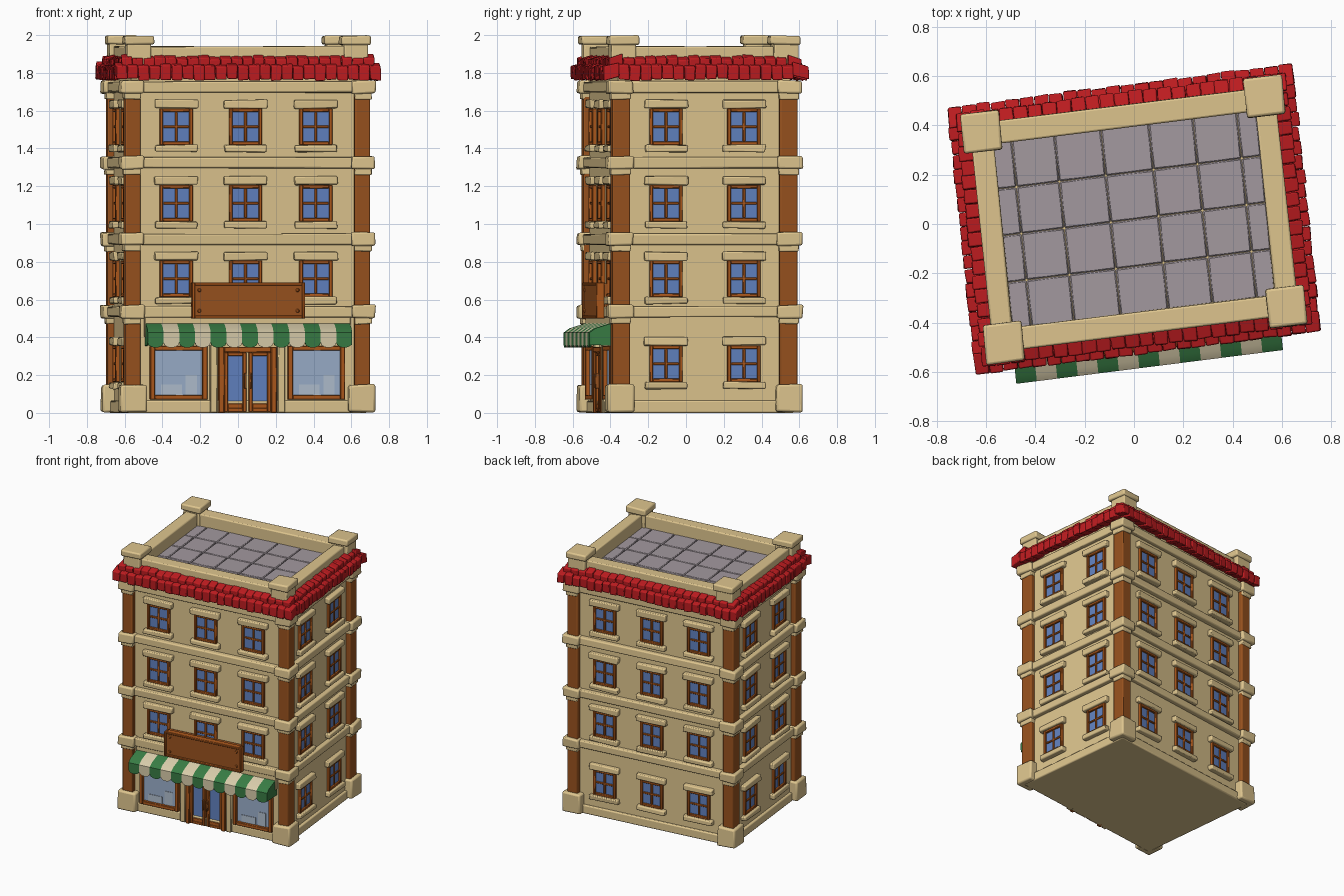
import bpy, bmesh, math, random
from mathutils import Matrix, Vector

if "Cube" in bpy.data.objects:
    bpy.data.objects.remove(bpy.data.objects["Cube"])

random.seed(4)
# The building stands turned by about seven degrees and is slightly out of square
PLACE = Matrix(((.9922, -.1055, 0, 0), (.1255, .9944, 0, .019), (0, 0, 1, 0), (0, 0, 0, 1)))
TURN = [Matrix.Rotation(math.pi / 2 * k, 4, 'Z') for k in range(4)]  # front, right, back, left
HU, HV = 0.62, 0.46            # half sizes of the wall block
DIST = [HV, HU, HV, HU]        # wall distance from the centre per side
LEN = [HU, HV, HU, HV]         # half wall length per side


def material(name, r, g, b):
    m = bpy.data.materials.new(name)
    m.diffuse_color = [((c / 255 + 0.055) / 1.055) ** 2.4 for c in (r, g, b)] + [1]
    m.use_nodes = True
    m.node_tree.nodes["Principled BSDF"].inputs["Base Color"].default_value = m.diffuse_color
    return m


MATS = {
    "stone": material("sand_stone", 222, 197, 142),
    "post": material("brown_wood", 152, 82, 30),
    "frame": material("orange_brown_wood", 172, 88, 28),
    "glass": material("blue_glass", 97, 130, 192),
    "shop": material("pale_shop_glass", 154, 174, 202),
    "display": material("pale_display", 176, 190, 206),
    "red": material("red_tile", 190, 28, 32),
    "grey": material("grey_paving", 163, 153, 159),
    "green": material("green_cloth", 56, 124, 68),
    "cream": material("cream_cloth", 216, 204, 170),
}
parts = {}


def mesh(part, color, bevel):
    if part not in parts:
        parts[part] = (bmesh.new(), color, bevel)
    return parts[part][0]


def hexa(part, color, corners, bevel=0.006, jit=0.0):
    """Eight-cornered block: four lower corners, then four upper ones."""
    bm = mesh(part, color, bevel)
    v = [bm.verts.new(Vector(c) + Vector([random.uniform(-jit, jit) for _ in range(3)]))
         for c in corners]
    for f in ((3, 2, 1, 0), (4, 5, 6, 7), (0, 1, 5, 4), (1, 2, 6, 5), (2, 3, 7, 6), (3, 0, 4, 7)):
        bm.faces.new([v[i] for i in f])


def box(part, color, u, v, z, bevel=0.006, jit=0.0):
    hexa(part, color, [(x, y, h) for h in z
                       for x, y in ((u[0], v[0]), (u[1], v[0]), (u[1], v[1]), (u[0], v[1]))], bevel, jit)


def wall_box(part, color, k, s, d, z, bevel=0.004, jit=0.0, rise=0.0):
    """Block on side k: s along the wall, d outward from it; rise lifts the inner edge."""
    pts = []
    for h in z:
        for a, o in ((s[0], d[1]), (s[1], d[1]), (s[1], d[0]), (s[0], d[0])):
            pts.append(TURN[k] @ Vector((a, -(DIST[k] + o), h + (rise if o == d[0] else 0))))
    hexa(part, color, pts, bevel, jit)


def prism(part, color, pts, offset, bevel=0.0):
    bm = mesh(part, color, bevel)
    a = [bm.verts.new(p) for p in pts]
    b = [bm.verts.new(Vector(p) + Vector(offset)) for p in pts]
    bm.faces.new(a)
    bm.faces.new(b[::-1])
    for i in range(len(a)):
        j = (i + 1) % len(a)
        bm.faces.new((a[j], a[i], b[i], b[j]))


def corner(part, color, a, b, su, sv, z, bevel=0.008, jit=0.0):
    """The same block at all four corners: outer extents a, b and sizes su, sv."""
    for x in (-1, 1):
        for y in (-1, 1):
            box(part, color, sorted((x * a, x * (a - su))), sorted((y * b, y * (b - sv))), z, bevel, jit)


def rect_frame(part, color, k, s, z, d, t):
    wall_box(part, color, k, (s[0], s[0] + t), d, z, 0.003)
    wall_box(part, color, k, (s[1] - t, s[1]), d, z, 0.003)
    wall_box(part, color, k, (s[0] + t, s[1] - t), d, (z[1] - t, z[1]), 0.003)
    wall_box(part, color, k, (s[0] + t, s[1] - t), d, (z[0], z[0] + t), 0.003)


def window(k, s, z):
    w, h = 0.088, 0.097
    wall_box("window_glass", "glass", k, (s - w + .01, s + w - .01), (-.01, .006), (z - h + .01, z + h - .01), 0)
    rect_frame("window_frames", "frame", k, (s - w, s + w), (z - h, z + h), (-.01, .02), .018)
    wall_box("window_frames", "frame", k, (s - .007, s + .007), (-.01, .015), (z - h + .02, z + h - .02), 0.003)
    wall_box("window_frames", "frame", k, (s - w + .02, s + w - .02), (-.01, .014), (z - .007, z + .007), 0.003)
    wall_box("window_lintels", "stone", k, (s - .115, s + .115), (-.01, .034), (z + h, z + h + .045), .007, .004)
    wall_box("window_sills", "stone", k, (s - .112, s + .112), (-.01, .036), (z - h - .036, z - h), .007, .004)


# Wall block, plinth and corner posts
box("walls", "stone", (-HU, HU), (-HV, HV), (0, 1.84), 0.004)
box("plinth", "stone", (-HU - .02, HU + .02), (-HV - .018, HV + .018), (0, 0.065), 0.008)
corner("base_blocks", "stone", .679, .518, .14, .14, (0.005, 0.15), .012, .004)
corner("corner_posts", "post", .654, .493, .083, .095, (0.1, 1.72), .008)

# Floor bands with heavier corner blocks
for z in (0.50, 0.885, 1.29, 1.69):
    corner("band_corners", "stone", .679, .518, .125, .135, (z, z + .07), .01, .005)
    corner("post_collars", "stone", .661, .5, .09, .105, (z - .03, z + .01), .006, .003)
    for k in range(4):
        L = LEN[k] - .04
        wall_box("floor_bands", "stone", k, (-L, L), (-.01, .034), (z + .006, z + .064), .008, .003)

# Windows: three on front and back, two on the sides
for k in range(4):
    for floor, z in enumerate((0.26, 0.71, 1.11, 1.515)):
        if k == 0 and floor == 0:
            continue
        for s in ((-.38, -.01, .365) if k == 0 else (-.37, 0, .37) if k == 2 else (-.205, .21)):
            window(k, s, z)

# Roof tile courses
for k in range(4):
    for d1, z0, z1, depth in ((.086, 1.762, 1.835, .085), (.055, 1.82, 1.875, .075)):
        L = LEN[k] + d1 - (.08 if k % 2 else 0)
        n = round(2 * L / .058)
        w = 2 * L / n
        for i in range(n):
            o = random.uniform(-.004, .004)
            wall_box("roof_tiles", "red", k, (-L + i * w + .001, -L + (i + 1) * w - .001),
                     (d1 - depth, d1 + o), (z0 + random.uniform(-.005, .004), z1 + random.uniform(-.005, .005)),
                     .006, .003, .022)

# Parapet and its corner piers
for k in range(4):
    L = LEN[k] - (.09 if k % 2 else 0)
    wall_box("parapet", "stone", k, (-L, L), (-.085, .005), (1.8, 1.94), .008, .003)
corner("parapet_piers", "stone", .645, .497, .13, .13, (1.78, 1.955), .008, .003)
corner("pier_caps", "stone", .657, .51, .158, .16, (1.95, 1.997), .01, .003)

# Roof paving with cut tiles at both ends
cols = (-.54, -.46, -.285, -.095, .1, .28, .46, .54)
for u0, u1 in zip(cols, cols[1:]):
    for j in range(4):
        v = -.38 + j * .19
        box("roof_paving", "grey", (u0 + .001, u1 - .001), (v + .001, v + .189), (1.82, 1.85), .005, .001)

# Shop front: pilasters, display windows and double door
for x in (-1, 1):
    wall_box("shop_pilasters", "stone", 0, sorted((x * .16, x * .2)), (-.01, .03), (0, .4), .005, .002)
    s = sorted((x * .215, x * .52))
    rect_frame("shop_window_frames", "frame", 0, s, (.07, .355), (-.01, .032), .026)
    wall_box("shop_glass", "shop", 0, (s[0] + .01, s[1] - .01), (-.01, .01), (.08, .345), 0)
    wall_box("shop_display", "display", 0, (s[0] + .06, s[0] + .17), (0, .014), (.096, .15), 0)
    wall_box("shop_display", "display", 0, (s[0] + .19, s[0] + .25), (0, .014), (.096, .20), 0)
    leaf = sorted((x * .006, x * .125))
    rect_frame("door_leaves", "frame", 0, leaf, (.005, .32), (-.01, .026), .02)
    wall_box("door_leaves", "frame", 0, (leaf[0] + .02, leaf[1] - .02), (-.01, .022), (.02, .05), .003)
    wall_box("door_glass", "glass", 0, (leaf[0] + .01, leaf[1] - .01), (-.01, .012), (.04, .31), 0)
    wall_box("door_handles", "post", 0, sorted((x * .009, x * .021)), (.02, .045), (.13, .21), .003)
    wall_box("door_frame", "frame", 0, sorted((x * .125, x * .155)), (-.01, .036), (0, .35), .004)
wall_box("door_frame", "frame", 0, (-.125, .125), (-.01, .036), (.32, .35), .004)
wall_box("shop_beam", "stone", 0, (-.55, .55), (-.01, .025), (.40, .51), .004)

# Striped awning with a scalloped edge
N, HALF = 13, .545
W = 2 * HALF / N
for i in range(N):
    c = "green" if i % 2 == 0 else "cream"
    x = -HALF + i * W
    part = c + "_awning_stripes"
    prism(part, c, [(x, -.45, .485), (x, -.57, .448), (x, -.602, .425), (x, -.59, .405), (x, -.45, .455)], (W, 0, 0))
    arc = [(x + W / 2 - W / 2 * math.cos(t * math.pi / 6), -.602, .372 - .027 * math.sin(t * math.pi / 6))
           for t in range(7)]
    prism(part, c, [(x, -.602, .425)] + arc + [(x + W, -.602, .425)], (0, .012, 0))
for x in (-HALF, HALF - .012):
    prism("awning_cheeks", "green", [(x, -.45, .48), (x, -.57, .445), (x, -.595, .425), (x, -.595, .36), (x, -.45, .355)],
          (.012, 0, 0))

# Sign board with a raised rim and corner studs
wall_box("sign_board", "post", 0, (-.295, .295), (.0, .065), (.505, .685), .006)
rect_frame("sign_rim", "frame", 0, (-.302, .302), (.50, .69), (.03, .075), .016)
for x in (-.262, .262):
    for z in (.54, .65):
        wall_box("sign_studs", "frame", 0, (x - .009, x + .009), (.06, .072), (z - .009, z + .009), .004)

# Turn every part into an object
for name, (bm, color, bevel) in parts.items():
    bmesh.ops.recalc_face_normals(bm, faces=bm.faces)
    bm.transform(PLACE)
    me = bpy.data.meshes.new(name)
    bm.to_mesh(me)
    bm.free()
    me.materials.append(MATS[color])
    ob = bpy.data.objects.new(name, me)
    bpy.context.collection.objects.link(ob)
    if bevel:
        mod = ob.modifiers.new("bevel", 'BEVEL')
        mod.width, mod.segments = bevel, 2 if bevel > .005 else 1
    bpy.context.view_layer.objects.active = ob
    ob.select_set(True)
    bpy.ops.object.shade_smooth_by_angle(angle=math.radians(40))
    ob.select_set(False)
